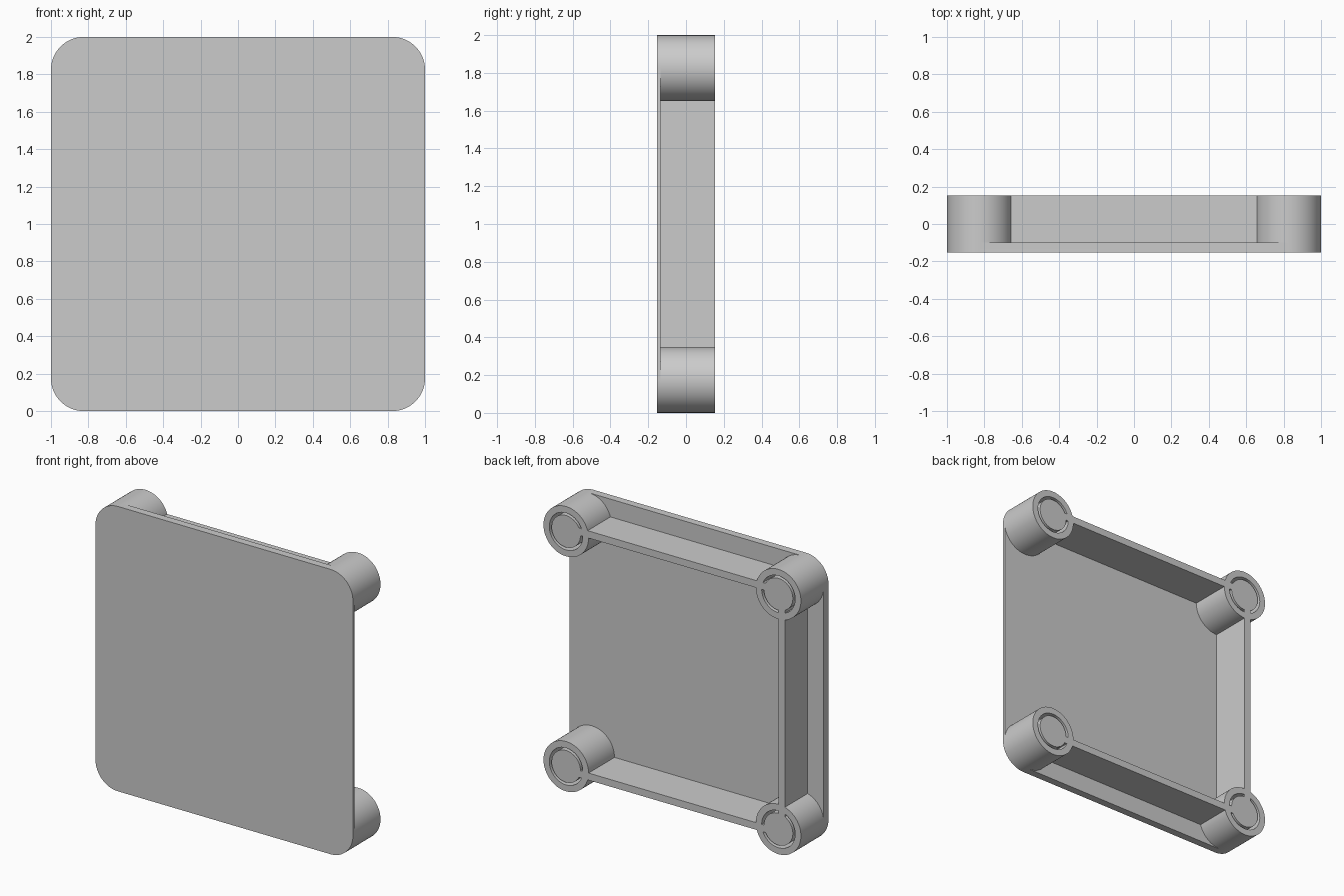
import bpy, bmesh
from math import pi, cos, sin
from mathutils import Vector, Matrix

cube = bpy.data.objects.get("Cube")
if cube:
    bpy.data.objects.remove(cube, do_unlink=True)

FRONT, BACK = -0.153, 0.153    # depth limits
FLOOR, LEDGE = -0.135, -0.10   # inner floor, outer ledge
R = 0.175                      # post and corner radius
C = 1 - R                      # post centre offset
HOLE, PIN = 0.13, 0.112        # socket and pin radius
WALL = 0.05
MID = Vector((0, 0, 1))

grey = bpy.data.materials.new("plain_grey")
grey.use_nodes = True
colour = (0.6, 0.6, 0.6, 1)
grey.diffuse_color = colour
grey.node_tree.nodes["Principled BSDF"].inputs["Base Color"].default_value = colour


def finish(name, bm):
    bmesh.ops.remove_doubles(bm, verts=bm.verts, dist=1e-5)
    bmesh.ops.recalc_face_normals(bm, faces=bm.faces)
    mesh = bpy.data.meshes.new(name)
    bm.to_mesh(mesh)
    bm.free()
    mesh.materials.append(grey)
    obj = bpy.data.objects.new(name, mesh)
    bpy.context.collection.objects.link(obj)
    bpy.ops.object.select_all(action="DESELECT")
    obj.select_set(True)
    bpy.context.view_layer.objects.active = obj
    bpy.ops.object.shade_smooth_by_angle(angle=pi / 6)
    return obj


def prism(name, points, along, turn=0):
    """Extrude an outline, then turn it about the panel's centre."""
    bm = bmesh.new()
    face = bm.faces.new([bm.verts.new(p) for p in points])
    new = bmesh.ops.extrude_face_region(bm, geom=[face], use_keep_orig=True)["geom"]
    moved = [v for v in new if isinstance(v, bmesh.types.BMVert)]
    bmesh.ops.translate(bm, verts=moved, vec=along)
    bmesh.ops.rotate(bm, verts=bm.verts, cent=MID, matrix=Matrix.Rotation(turn, 3, "Y"))
    return finish(name, bm)


# Front panel: thin square with rounded corners
STEPS = 16
outline = []
for quarter, (sx, sz) in enumerate([(1, 1), (-1, 1), (-1, -1), (1, -1)]):
    for i in range(STEPS + 1):
        a = (quarter + i / STEPS) * pi / 2
        outline.append((sx * C + R * cos(a), FRONT, 1 + sz * C + R * sin(a)))
prism("front_panel", outline, Vector((0, FLOOR - FRONT, 0)))

# Walls with an outer ledge on three sides; the +x side stays open
section = [(C, FLOOR), (1, FLOOR), (1, LEDGE), (C + WALL, LEDGE), (C + WALL, BACK), (C, BACK)]
for name, turn in [("top_wall", 0), ("side_wall", -pi / 2), ("bottom_wall", pi)]:
    prism(name, [(-C, y, 1 + h) for h, y in section], Vector((2 * C, 0, 0)), turn)

# Corner posts: a socket with a pin flush inside it
profile = [(0, FLOOR), (R, FLOOR), (R, BACK), (HOLE, BACK), (HOLE, 0),
           (PIN, 0), (PIN, BACK), (0, BACK)]
for side, x in [("left", C), ("right", -C)]:
    for level, z in [("top", 1 + C), ("bottom", 1 - C)]:
        bm = bmesh.new()
        verts = [bm.verts.new((r, y, 0)) for r, y in profile]
        edges = [bm.edges.new(pair) for pair in zip(verts, verts[1:])]
        bmesh.ops.spin(bm, geom=verts + edges, cent=(0, 0, 0), axis=(0, 1, 0),
                       angle=2 * pi, steps=4 * STEPS)
        post = finish(f"{level}_{side}_post", bm)
        post.location = (x, 0, z)
